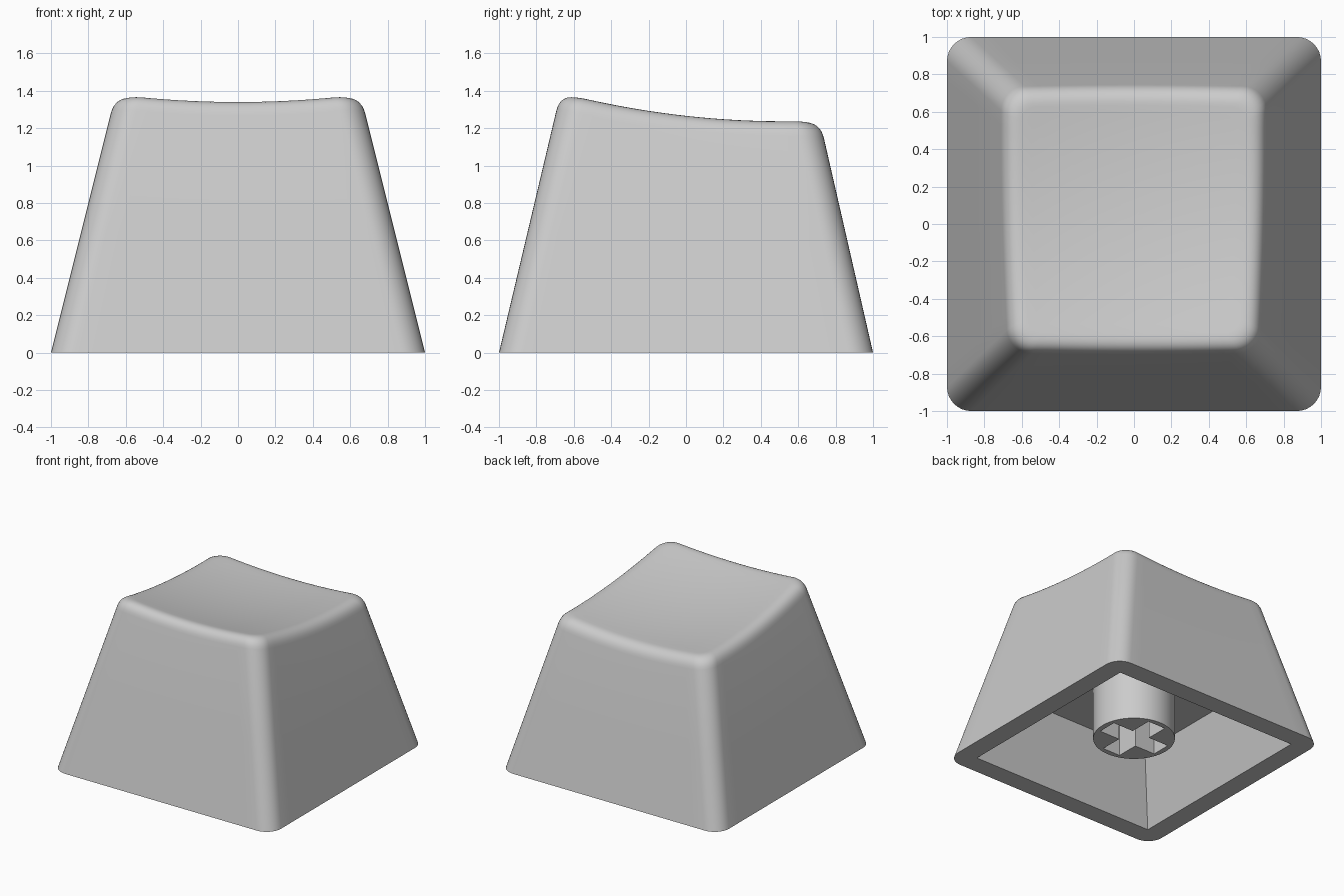
import bpy, bmesh, math
from mathutils import Vector

if "Cube" in bpy.data.objects:
    bpy.data.objects.remove(bpy.data.objects["Cube"])

grey = bpy.data.materials.new("light_grey_plastic")
grey.use_nodes = True
colour = (0.6, 0.6, 0.6, 1)
grey.diffuse_color = colour
grey.node_tree.nodes["Principled BSDF"].inputs["Base Color"].default_value = colour

ARC, SIDE = 8, 16            # segments per corner and per straight side
RADIUS, FILLET = 0.13, 0.09


def dish(x, y):
    """Height of the scooped, forward-rising top."""
    return 1.23 - 0.115 * y + 0.1 * x * x + 0.11 * y * y


def rounded_rect(half_x, front, back, r):
    """Rounded rectangle with a fixed number of points, counter-clockwise."""
    corners = [(half_x - r, back - r), (r - half_x, back - r),
               (r - half_x, front + r), (half_x - r, front + r)]
    arcs = [[Vector((cx + r * math.cos(a), cy + r * math.sin(a)))
             for a in [(k + j / ARC) * math.pi / 2 for j in range(ARC + 1)]]
            for k, (cx, cy) in enumerate(corners)]
    points = []
    for k, arc in enumerate(arcs):
        following = arcs[(k + 1) % 4][0]
        points += arc + [arc[-1].lerp(following, j / SIDE) for j in range(1, SIDE)]
    return points


def wall(i, z, inset=0.0):
    """Point i of the tapering outer wall at height z."""
    p = rounded_rect(1 - 0.25 * z - inset, -1 + 0.237 * z + inset,
                     1 - 0.229 * z - inset, RADIUS - inset * 0.6)[i]
    return Vector((p.x, p.y, z))


def flat_ring(half, r, z):
    return [Vector((p.x, p.y, z)) for p in rounded_rect(half, -half, half, r)]


def finish(bm, name):
    bmesh.ops.remove_doubles(bm, verts=bm.verts, dist=0.0005)
    bmesh.ops.recalc_face_normals(bm, faces=bm.faces)
    mesh = bpy.data.meshes.new(name)
    bm.to_mesh(mesh)
    bm.free()
    obj = bpy.data.objects.new(name, mesh)
    bpy.context.collection.objects.link(obj)
    mesh.materials.append(grey)
    return obj


def activate(obj):
    bpy.ops.object.select_all(action='DESELECT')
    obj.select_set(True)
    bpy.context.view_layer.objects.active = obj


# Cap shell: inner ceiling, inner walls, rim, outer walls, fillet, dished top
count = 4 * (ARC + SIDE)
CEILING = 0.54
rings = [flat_ring(0.67, 0, CEILING), flat_ring(0.84, 0, 0), flat_ring(1, RADIUS, 0)]

low, edge, inner = [], [], []
for i in range(count):
    e = wall(i, 1.3)
    for step in range(4):
        e = wall(i, dish(e.x, e.y))
    d = wall(i, e.z, FILLET)
    edge.append(e)
    low.append(wall(i, e.z - FILLET))
    inner.append(Vector((d.x, d.y, dish(d.x, d.y))))

rings.append([a.lerp(b, 0.5) for a, b in zip(rings[-1], low)])
for j in range(9):
    t = j / 8
    rings.append([a.lerp(e, t).lerp(e.lerp(b, t), t)
                  for a, e, b in zip(low, edge, inner)])

centre = Vector((0, 0.03, 0))
for j in range(1, 13):
    ring = []
    for p in inner:
        q = p.lerp(centre, j / 12)
        ring.append(Vector((q.x, q.y, dish(q.x, q.y))))
    rings.append(ring)

bm = bmesh.new()
loops = [[bm.verts.new(p) for p in ring] for ring in rings]
for a, b in zip(loops, loops[1:]):
    for i in range(count):
        n = (i + 1) % count
        bm.faces.new((a[i], a[n], b[n], b[i]))
bm.faces.new(loops[0])
cap = finish(bm, "cap_shell")
activate(cap)
bpy.ops.object.shade_smooth_by_angle(angle=math.radians(30))

# Round stem under the ceiling
BOTTOM, TOP = 0.11, CEILING + 0.02
bm = bmesh.new()
bmesh.ops.create_cone(bm, cap_ends=True, segments=64, radius1=0.308, radius2=0.308,
                      depth=TOP - BOTTOM)
bmesh.ops.translate(bm, verts=bm.verts, vec=(0, 0, (TOP + BOTTOM) / 2))
stem = finish(bm, "stem")

# Cross-shaped socket cut into the stem
ARM, HALF = 0.265, 0.08
bm = bmesh.new()
outline = []
for k in range(4):
    c, s = round(math.cos(k * math.pi / 2)), round(math.sin(k * math.pi / 2))
    for x, y in ((ARM, -HALF), (ARM, HALF), (HALF, HALF)):
        outline.append(bm.verts.new((x * c - y * s, x * s + y * c, 0)))
face = bm.faces.new(outline)
top = bmesh.ops.extrude_face_region(bm, geom=[face])["geom"]
bmesh.ops.translate(bm, verts=[v for v in top if isinstance(v, bmesh.types.BMVert)],
                    vec=(0, 0, CEILING - 0.02))
cutter = finish(bm, "socket_cutter")
cutter.hide_render = True

activate(stem)
cut = stem.modifiers.new("socket", 'BOOLEAN')
cut.operation, cut.solver, cut.object = 'DIFFERENCE', 'EXACT', cutter
bpy.ops.object.modifier_apply(modifier=cut.name)
bpy.data.objects.remove(cutter)
bpy.ops.object.shade_smooth_by_angle(angle=math.radians(30))
